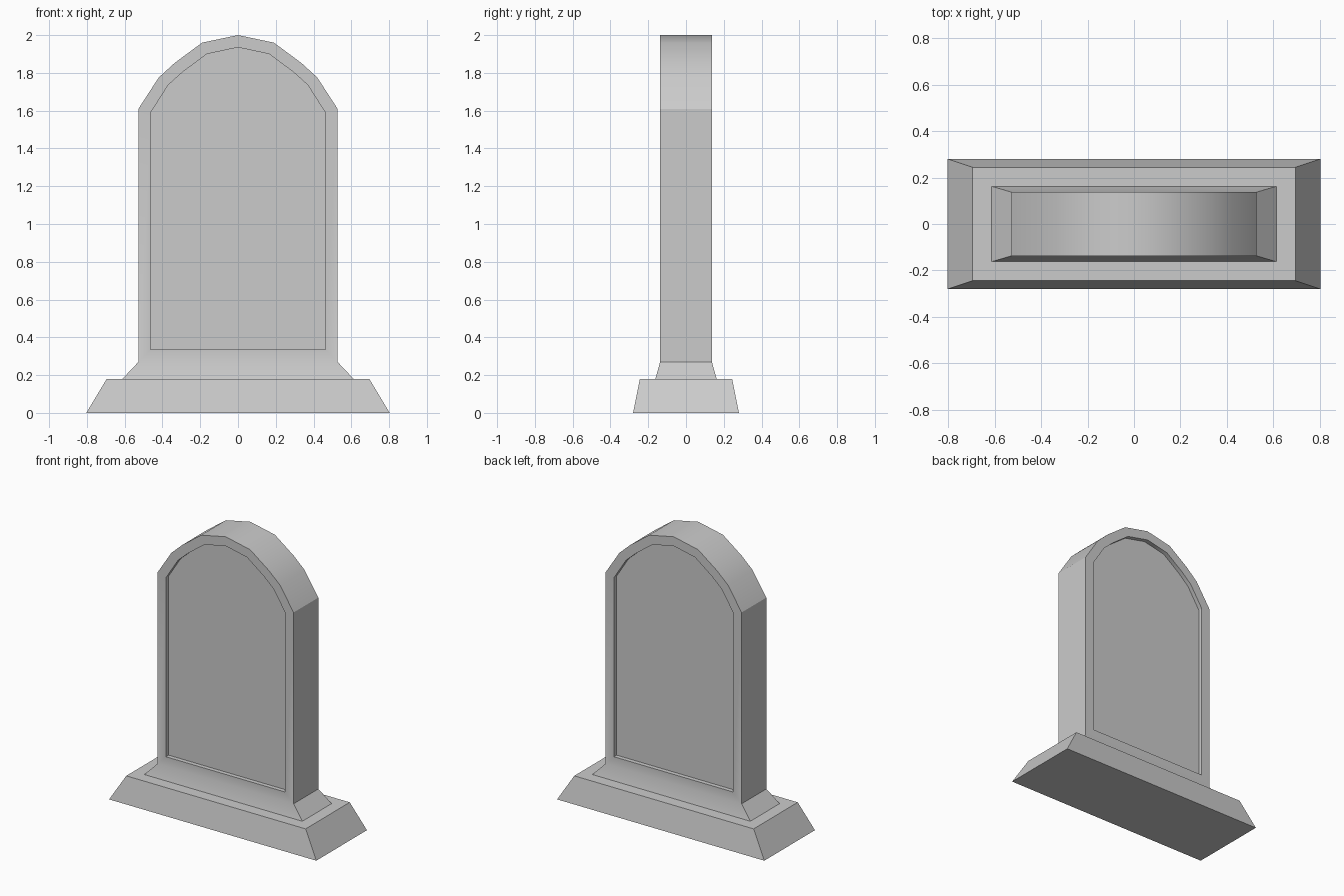
import bpy, bmesh
from math import radians

cube = bpy.data.objects.get("Cube")
if cube:
    bpy.data.objects.remove(cube)

stone = bpy.data.materials.new("grey stone")
stone.use_nodes = True
grey = (0.6, 0.6, 0.6, 1)
stone.diffuse_color = grey
stone.node_tree.nodes["Principled BSDF"].inputs["Base Color"].default_value = grey


def finish(bm, name):
    bmesh.ops.recalc_face_normals(bm, faces=bm.faces)
    mesh = bpy.data.meshes.new(name)
    bm.to_mesh(mesh)
    bm.free()
    mesh.materials.append(stone)
    obj = bpy.data.objects.new(name, mesh)
    bpy.context.collection.objects.link(obj)
    bpy.ops.object.select_all(action='DESELECT')
    obj.select_set(True)
    bpy.context.view_layer.objects.active = obj
    bpy.ops.object.shade_smooth_by_angle(angle=radians(30))


def outline(half, apex):
    """Mirror the right half of an arch into a closed outline."""
    return half + [(0, apex)] + [(-x, z) for x, z in reversed(half)]


# Plinth: a block with sloping sides
bm = bmesh.new()
bmesh.ops.create_cube(bm, size=2)
for v in bm.verts:
    top = v.co.z > 0
    v.co.x *= 0.695 if top else 0.803
    v.co.y *= 0.244 if top else 0.28
    v.co.z = 0.18 if top else 0
finish(bm, "plinth")

# Headstone: arched slab with a recessed panel on the front and back
outer = outline([(0.527, 0.27), (0.527, 1.61), (0.42, 1.775), (0.335, 1.853), (0.19, 1.96)], 2)
inner = outline([(0.462, 0.335), (0.462, 1.59), (0.37, 1.735), (0.295, 1.803), (0.165, 1.9)], 1.935)
layers = [(inner, -0.107), (inner, -0.137), (outer, -0.137),
          (outer, 0.137), (inner, 0.137), (inner, 0.107)]
bm = bmesh.new()
rings = [[bm.verts.new((x, y, z)) for x, z in shape] for shape, y in layers]
bm.faces.new(rings[0])
bm.faces.new(rings[-1])
for a, b in zip(rings, rings[1:]):
    for i in range(len(a)):
        bm.faces.new((a[i - 1], a[i], b[i], b[i - 1]))

# Flared foot: pull the underside down and outward onto the plinth
foot = next(f for f in bm.faces if all(abs(v.co.z - 0.27) < 0.001 for v in f.verts))
flared = bmesh.ops.extrude_discrete_faces(bm, faces=[foot])["faces"][0]
for v in flared.verts:
    v.co.x *= 0.612 / 0.527
    v.co.y *= 0.162 / 0.137
    v.co.z = 0.18
bmesh.ops.delete(bm, geom=[flared], context='FACES_ONLY')
finish(bm, "headstone")
